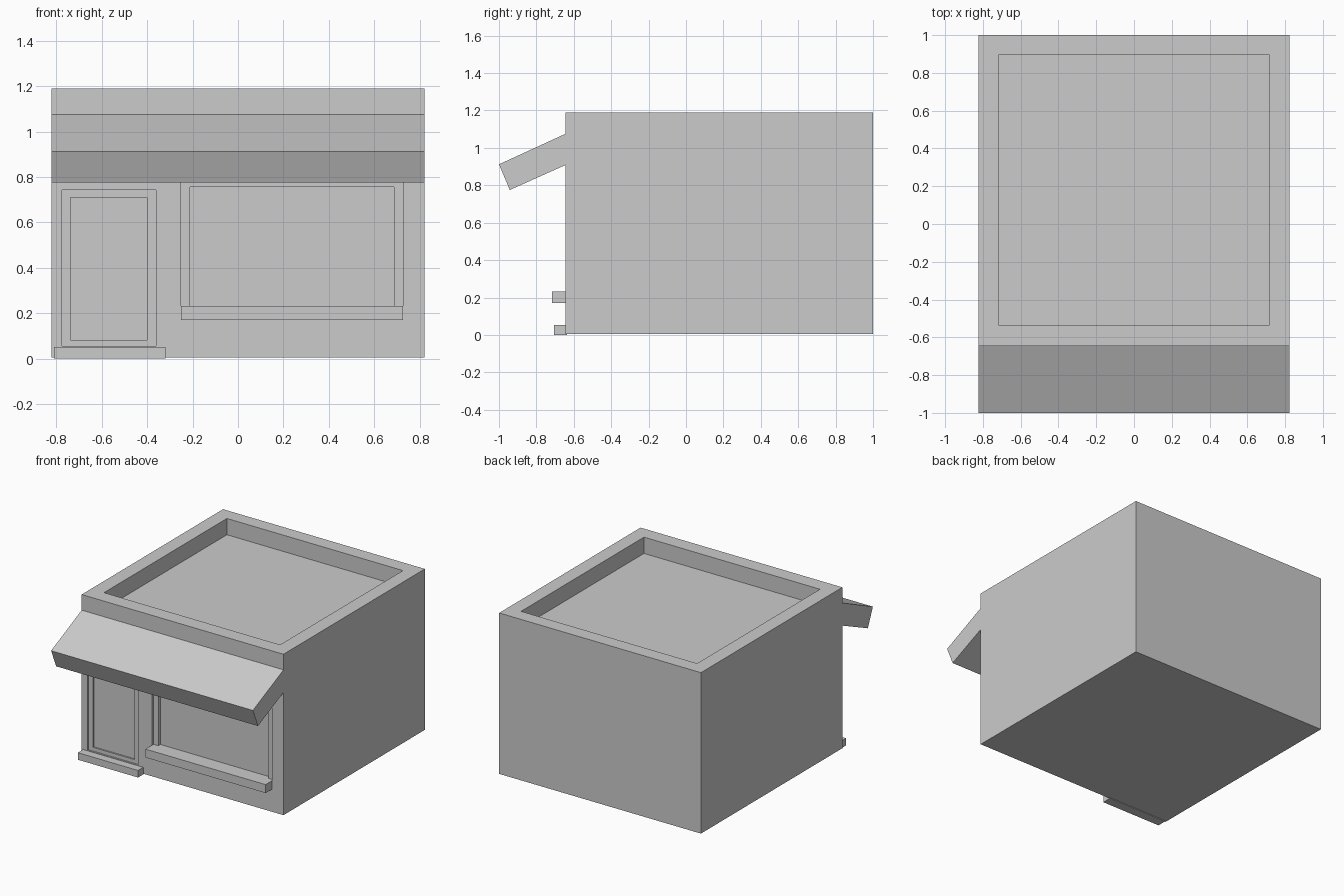
import bpy, bmesh

if "Cube" in bpy.data.objects:
    bpy.data.objects.remove(bpy.data.objects["Cube"])

WALL_Y = -0.645  # front wall plane


def box(name, x, y, z):
    """Axis-aligned box from (min, max) ranges."""
    bm = bmesh.new()
    bmesh.ops.create_cube(bm, size=1)
    for v in bm.verts:
        v.co = [r[0] if c < 0 else r[1] for c, r in zip(v.co, (x, y, z))]
    mesh = bpy.data.meshes.new(name)
    bm.to_mesh(mesh)
    bm.free()
    obj = bpy.data.objects.new(name, mesh)
    bpy.context.collection.objects.link(obj)
    return obj


def cut(target, x, y, z):
    """Carve a box out of the target, then remove the cutter."""
    cutter = box("cutter", x, y, z)
    cutter.hide_render = True
    mod = target.modifiers.new("cut", 'BOOLEAN')
    mod.operation = 'DIFFERENCE'
    mod.solver = 'EXACT'
    mod.object = cutter
    bpy.context.view_layer.objects.active = target
    bpy.ops.object.modifier_apply(modifier=mod.name)
    bpy.data.objects.remove(cutter)


def prism(name, profile, x0, x1):
    """Extrude a (y, z) profile along x."""
    bm = bmesh.new()
    face = bm.faces.new([bm.verts.new((x0, y, z)) for y, z in profile])
    ext = bmesh.ops.extrude_face_region(bm, geom=[face])
    verts = [g for g in ext["geom"] if isinstance(g, bmesh.types.BMVert)]
    bmesh.ops.translate(bm, verts=verts, vec=(x1 - x0, 0, 0))
    bmesh.ops.recalc_face_normals(bm, faces=bm.faces)
    mesh = bpy.data.meshes.new(name)
    bm.to_mesh(mesh)
    bm.free()
    obj = bpy.data.objects.new(name, mesh)
    bpy.context.collection.objects.link(obj)
    return obj


# Building block with sunken roof behind a parapet
building = box("building", (-0.822, 0.822), (WALL_Y, 1.0), (0.005, 1.19))
cut(building, (-0.717, 0.717), (-0.535, 0.895), (1.07, 1.4))

# Stepped recesses: (x range, z range, depth) for window frame, glass, door, door panel
for x, z, depth in [
    ((-0.25, 0.727), (0.20, 0.795), 0.02),
    ((-0.212, 0.687), (0.21, 0.757), 0.045),
    ((-0.775, -0.362), (0.055, 0.742), 0.012),
    ((-0.738, -0.40), (0.083, 0.71), 0.022),
]:
    cut(building, x, (WALL_Y - 0.2, WALL_Y + depth), z)

# Sill and doorstep
box("window_sill", (-0.252, 0.727), (-0.717, -0.59), (0.17, 0.232))
box("doorstep", (-0.81, -0.32), (-0.706, WALL_Y + 0.01), (0.0, 0.052))

# Sloping awning across the shop front
prism("awning", [(WALL_Y, 1.075), (-1.0, 0.912), (-0.942, 0.775), (WALL_Y, 0.908)],
      -0.822, 0.822)
